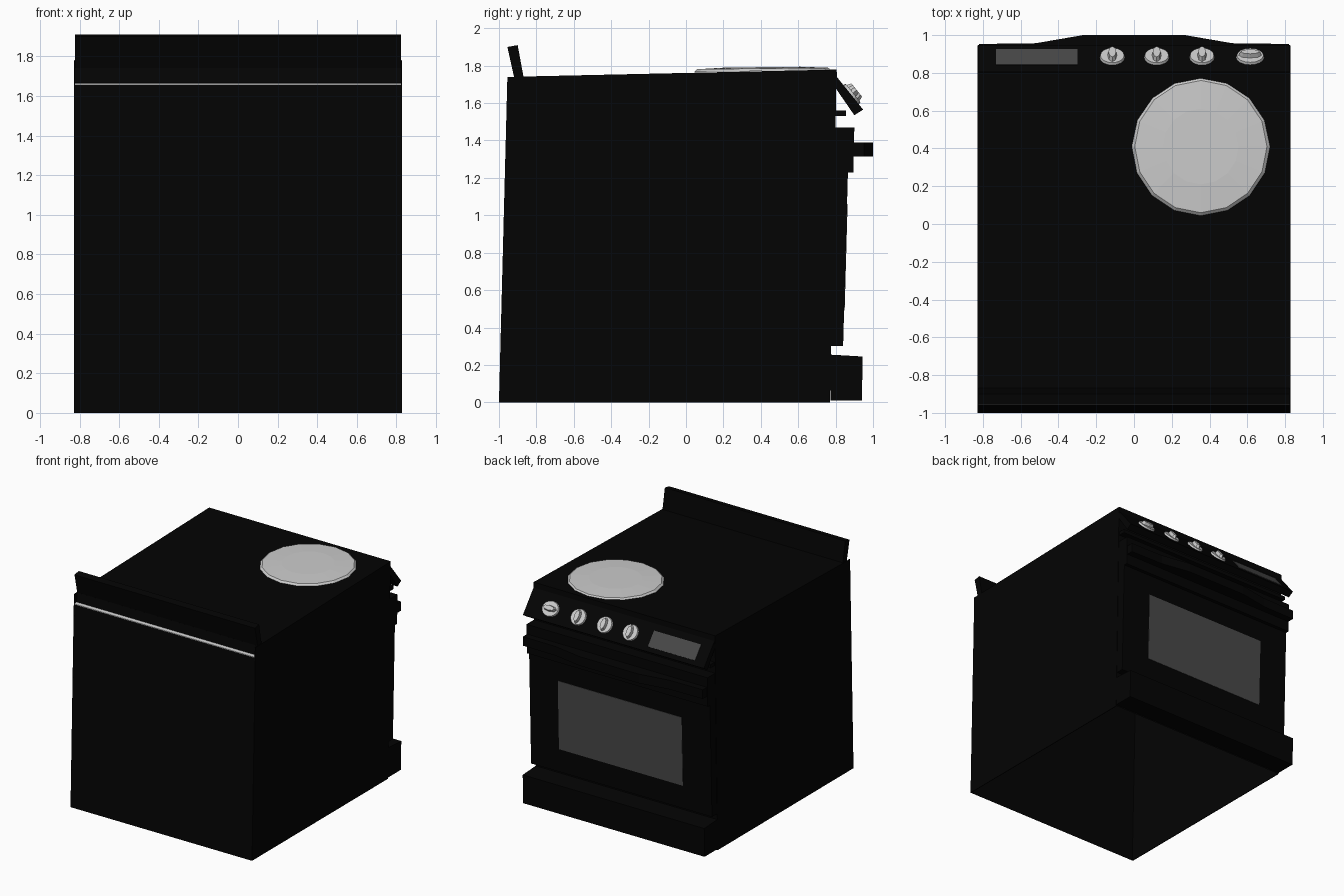
import bpy, bmesh, math
from mathutils import Matrix, Vector

if "Cube" in bpy.data.objects:
    bpy.data.objects.remove(bpy.data.objects["Cube"])


def material(name, v):
    m = bpy.data.materials.new(name)
    m.diffuse_color = (v, v, v, 1)
    m.use_nodes = True
    m.node_tree.nodes["Principled BSDF"].inputs["Base Color"].default_value = m.diffuse_color
    return m


BLACK = material("black_enamel", 0.001)
GLASS = material("dark_glass", 0.065)


def finish(bm, name, mat=None):
    me = bpy.data.meshes.new(name)
    bm.to_mesh(me)
    bm.free()
    if mat:
        me.materials.append(mat)
    ob = bpy.data.objects.new(name, me)
    bpy.context.collection.objects.link(ob)
    return ob


def prism(name, pts, lo, hi, mat=None, axis="x", open_if=None):
    """Extrude a (y, z) profile along x, or an (x, y) profile along z."""
    bm = bmesh.new()
    put = (lambda p: (lo, p[0], p[1])) if axis == "x" else (lambda p: (p[0], p[1], lo))
    face = bm.faces.new([bm.verts.new(put(p)) for p in pts])
    step = Vector((hi - lo, 0, 0)) if axis == "x" else Vector((0, 0, hi - lo))
    new = bmesh.ops.extrude_face_region(bm, geom=[face])["geom"]
    bmesh.ops.translate(bm, vec=step, verts=[v for v in new if isinstance(v, bmesh.types.BMVert)])
    bmesh.ops.recalc_face_normals(bm, faces=bm.faces)
    if open_if:
        bm.normal_update()
        bmesh.ops.delete(bm, geom=[f for f in bm.faces if open_if(f.normal)], context="FACES")
    return finish(bm, name, mat)


# Oven body: a shell open underneath, notched at the back, closed by thin side panels
prism("body", [(-1, 0), (-0.957, 1.66), (-0.93, 1.662), (-0.92, 1.741), (0.805, 1.78), (0.77, 0)],
      -0.828, 0.828, BLACK, open_if=lambda n: n.z < -0.9 or abs(n.x) > 0.9)
for s, side in ((1, "right"), (-1, "left")):
    prism(side + "_side_panel", [(-1, 0), (-0.955, 1.74), (0.805, 1.779), (0.77, 0)],
          s * 0.822, s * 0.828, BLACK)
prism("back_ledge", [(-0.958, 1.656), (-0.958, 1.661), (-0.925, 1.667), (-0.925, 1.656)], -0.822, 0.822)

# Leaning backsplash
prism("backsplash", [(-0.915, 1.72), (-0.865, 1.72), (-0.90, 1.91), (-0.955, 1.90)], -0.823, 0.823, BLACK)

# Sloping control panel and the trim beneath it
prism("control_panel", [(0.78, 1.778), (0.805, 1.781), (0.808, 1.738), (0.947, 1.565), (0.90, 1.535), (0.80, 1.68)],
      -0.825, 0.825, BLACK)
prism("panel_trim", [(0.79, 1.53), (0.79, 1.56), (0.855, 1.56), (0.855, 1.53)], -0.82, 0.82, BLACK)

# Oven door: upper band, main door, window and bowed handle
prism("door_band", [(0.79, 1.23), (0.80, 1.47), (0.90, 1.47), (0.895, 1.23)], -0.825, 0.825, BLACK)
prism("door", [(0.76, 0.30), (0.78, 1.24), (0.866, 1.24), (0.84, 0.30)], -0.825, 0.825, BLACK)


def door_y(z):
    return 0.84 + 0.026 * (z - 0.30) / 0.94


a, b = 0.49, 1.06
prism("door_window", [(door_y(a) - .01, a), (door_y(b) - .01, b), (door_y(b) + .003, b), (door_y(a) + .003, a)],
      -0.565, 0.565, GLASS)
prism("door_handle", [(-0.82, 0.89), (-0.82, 0.953), (-0.52, 0.957), (-0.27, 1.0),
                      (0.27, 1.0), (0.52, 0.957), (0.82, 0.953), (0.82, 0.89)],
      1.315, 1.39, BLACK, axis="z")

# Bottom drawer
prism("drawer", [(0.772, 0.01), (0.772, 0.255), (0.945, 0.245), (0.94, 0.01)], -0.828, 0.828, BLACK)

# Display and knobs, placed in the frame of the sloping panel
slope = math.atan2(0.173, 0.139)
panel = Matrix.Translation((0, 0.8775, 1.6515)) @ Matrix.Rotation(-slope, 4, "X")


def box(bm, size, mat):
    bmesh.ops.create_cube(bm, size=1, matrix=mat @ Matrix.Diagonal((*size, 1)))


bm = bmesh.new()
box(bm, (0.43, 0.13, 0.008), panel @ Matrix.Translation((-0.515, 0.008, 0)))
finish(bm, "display", GLASS)

for i, x in enumerate((-0.115, 0.12, 0.36, 0.615)):
    frame = panel @ Matrix.Translation((x, 0.008, 0))
    if i == 3:
        frame = frame @ Matrix.Rotation(math.pi / 2, 4, "Z") @ Matrix.Diagonal((0.95, 1.12, 1, 1))
    bm = bmesh.new()
    bmesh.ops.create_cone(bm, cap_ends=True, segments=16, radius1=0.067, radius2=0.063, depth=0.014,
                          matrix=frame @ Matrix.Translation((0, 0, 0.007)))
    bmesh.ops.create_cone(bm, cap_ends=True, segments=8, radius1=0.055, radius2=0.045, depth=0.026,
                          matrix=frame @ Matrix.Translation((0, 0, 0.026)) @ Matrix.Diagonal((0.45, 1, 1, 1)))
    finish(bm, "knob_%d" % (i + 1))

# Round hob plate, lying on the slightly tilted top
tilt = Matrix.Translation((0.354, 0.41, 1.774)) @ Matrix.Rotation(math.atan2(0.02, 1.725), 4, "X")
bm = bmesh.new()
for r1, r2, z0, h in ((0.366, 0.35, -0.003, 0.014), (0.35, 0.2, 0.011, 0.007)):
    bmesh.ops.create_cone(bm, cap_ends=True, segments=16, radius1=r1, radius2=r2, depth=h,
                          matrix=tilt @ Matrix.Translation((0, 0, z0 + h / 2)))
finish(bm, "hob_plate")
